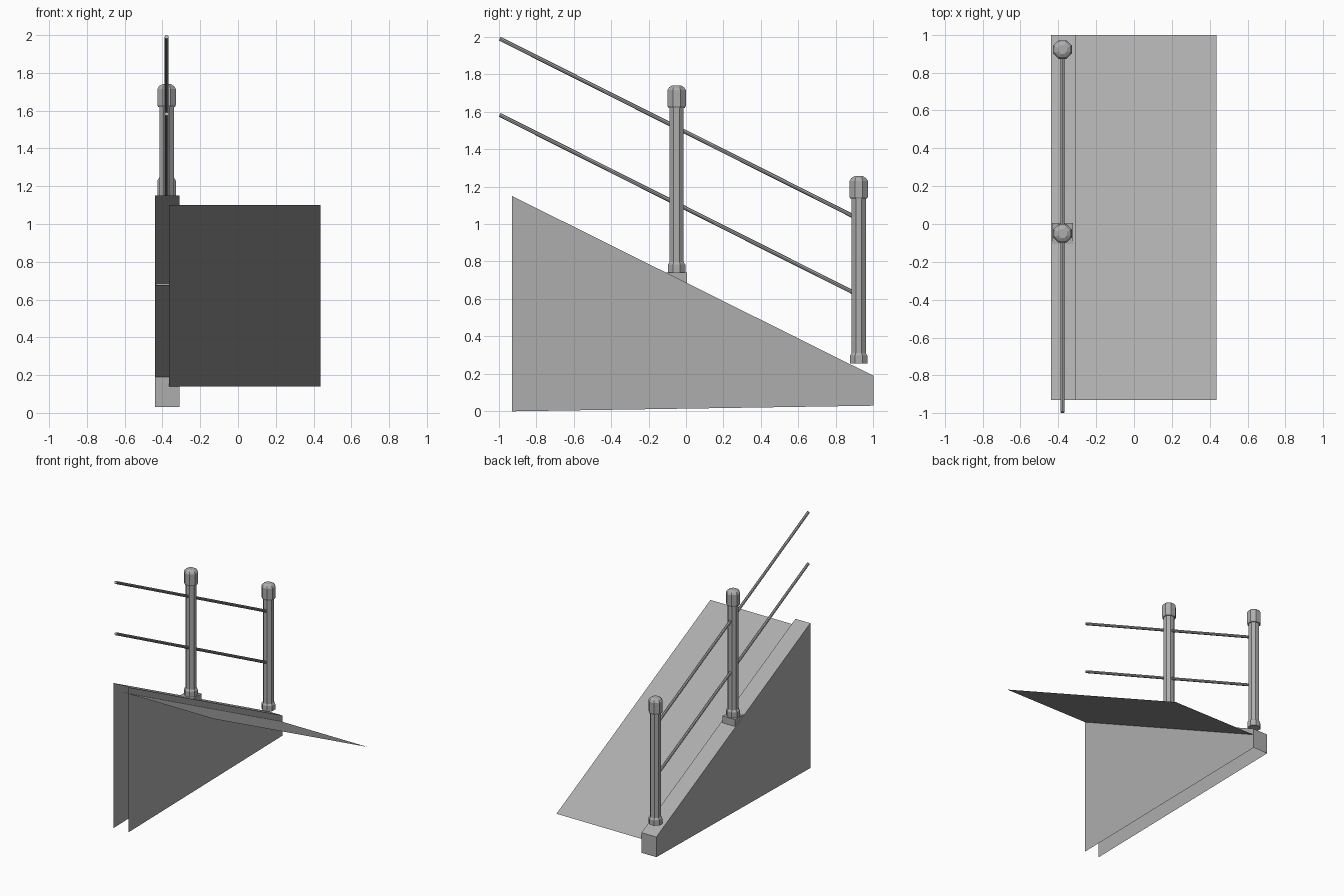
import bpy
import bmesh
import math
from mathutils import Vector

if "Cube" in bpy.data.objects:
    bpy.data.objects.remove(bpy.data.objects["Cube"], do_unlink=True)

GREY = (0.42, 0.42, 0.42, 1.0)
grey = bpy.data.materials.new("concrete grey")
grey.use_nodes = True
grey.diffuse_color = GREY
grey.node_tree.nodes["Principled BSDF"].inputs["Base Color"].default_value = GREY


def add_object(name, bm):
    mesh = bpy.data.meshes.new(name)
    bm.to_mesh(mesh)
    bm.free()
    mesh.materials.append(grey)
    obj = bpy.data.objects.new(name, mesh)
    bpy.context.collection.objects.link(obj)
    return obj


def open_prism(name, profile, x0, x1, closed_edges):
    """Extrude a (y, z) profile along x, closing only the given edges."""
    bm = bmesh.new()
    near = [bm.verts.new((x0, y, z)) for y, z in profile]
    far = [bm.verts.new((x1, y, z)) for y, z in profile]
    bm.faces.new(far)
    bm.faces.new(near[::-1])
    for i in closed_edges:
        j = (i + 1) % len(profile)
        bm.faces.new((far[i], near[i], near[j], far[j]))
    return add_object(name, bm)


def post(name, x, y, z):
    """Eight-sided post with a flared foot and a chamfered cap."""
    rings = [(0.050, 0.0), (0.050, 0.043), (0.041, 0.056), (0.041, 0.88),
             (0.048, 0.88), (0.053, 0.89), (0.053, 0.975), (0.043, 0.99),
             (0.025, 1.0)]
    bm = bmesh.new()
    loops = []
    for radius, height in rings:
        angles = [math.pi / 8 + k * math.pi / 4 for k in range(8)]
        loops.append([bm.verts.new((x + radius * math.cos(a),
                                    y + radius * math.sin(a),
                                    z + height)) for a in angles])
    for low, high in zip(loops, loops[1:]):
        for k in range(8):
            n = (k + 1) % 8
            bm.faces.new((low[k], low[n], high[n], high[k]))
    bm.faces.new(loops[0][::-1])
    bm.faces.new(loops[-1])
    return add_object(name, bm)


def rail(name, start, end, radius):
    """Thin straight bar between two points."""
    start, end = Vector(start), Vector(end)
    axis = end - start
    bm = bmesh.new()
    bmesh.ops.create_cone(bm, cap_ends=True, segments=8, radius1=radius,
                          radius2=radius, depth=axis.length)
    obj = add_object(name, bm)
    obj.location = (start + end) / 2
    obj.rotation_mode = 'QUATERNION'
    obj.rotation_quaternion = axis.to_track_quat('Z', 'Y')
    return obj


# Sloped curb: open at the front and underneath
open_prism("curb", [(-0.93, 0), (1, 0.03), (1, 0.19), (-0.93, 1.15)],
           -0.44, -0.31, (1, 2))

# Level footing that carries the upper post
open_prism("post_footing", [(-0.105, 0.74), (0.005, 0.675), (0.005, 0.74)],
           -0.433, -0.323, (1, 2))

# Ramp: a single sloped sheet
bm = bmesh.new()
bm.faces.new([bm.verts.new(p) for p in ((-0.365, -0.93, 1.10), (0.437, -0.93, 1.10),
                                        (0.437, 1, 0.14), (-0.365, 1, 0.14))])
add_object("ramp", bm)

# Posts
RAIL_X = -0.378
post("upper_post", RAIL_X, -0.05, 0.74)
post("lower_post", RAIL_X, 0.922, 0.255)

# Handrails, parallel to the ramp
for name, top in (("upper_rail", 1.99), ("lower_rail", 1.583)):
    rail(name, (RAIL_X, -0.995, top), (RAIL_X, 0.892, top - 0.948), 0.011)
